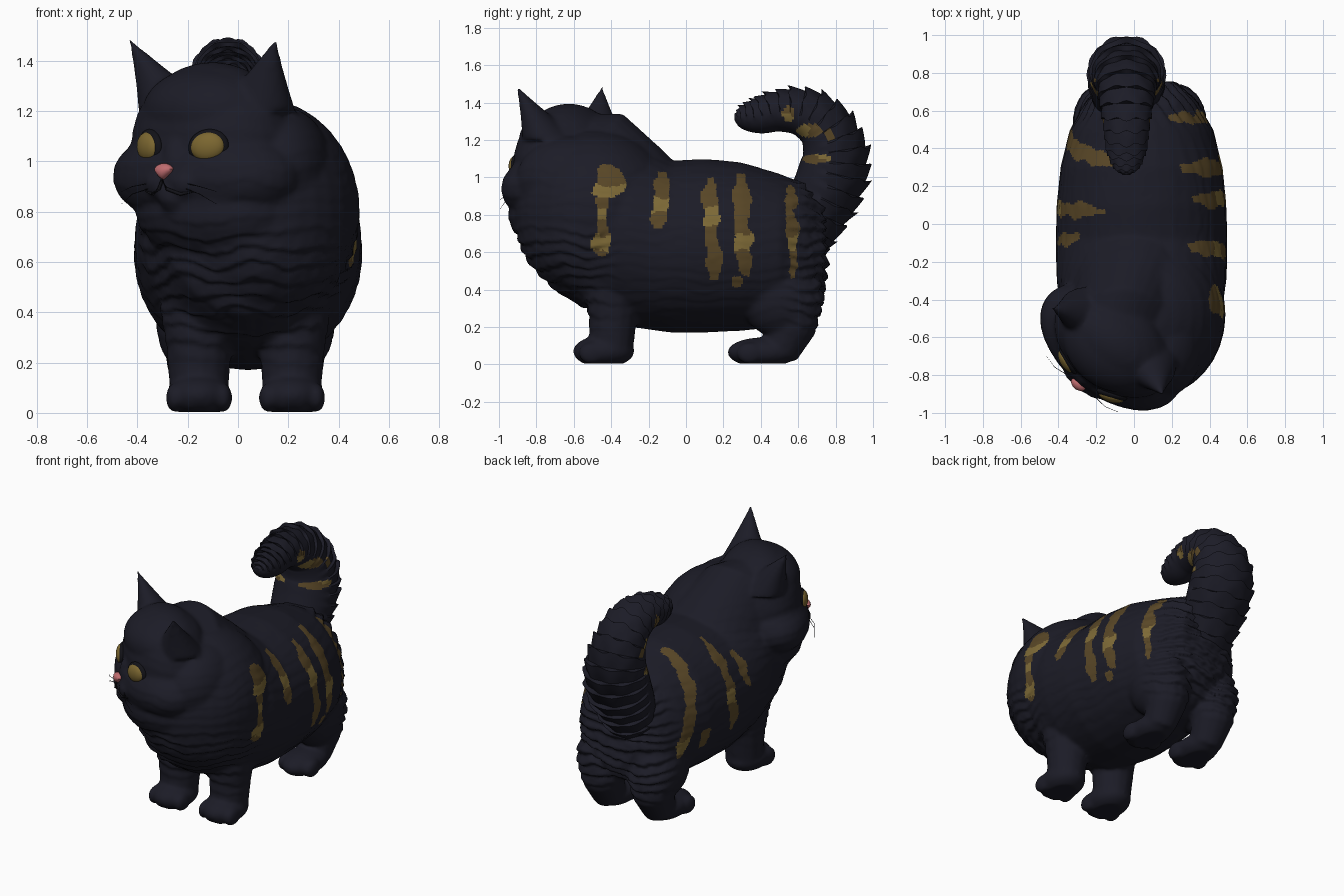
import bpy, bmesh, math
from mathutils import Vector, Matrix, noise

cube = bpy.data.objects.get("Cube")
if cube:
    bpy.data.objects.remove(cube)


def material(name, rgb):
    m = bpy.data.materials.new(name)
    m.use_nodes = True
    m.diffuse_color = (*rgb, 1)
    bsdf = m.node_tree.nodes["Principled BSDF"]
    bsdf.inputs["Base Color"].default_value = (*rgb, 1)
    bsdf.inputs["Roughness"].default_value = 0.9
    return m


FUR = material("charcoal fur", (0.0115, 0.0115, 0.02))
BROWN = material("brown stripe", (0.1, 0.063, 0.02))
OCHRE = material("ochre stripe", (0.21, 0.145, 0.038))
GOLD = material("gold eye", (0.2, 0.135, 0.03))
PINK = material("pink nose", (0.52, 0.15, 0.16))
BLACK = material("black skin", (0.006, 0.006, 0.009))


def finish(name, bm, mats, angle=50):
    me = bpy.data.meshes.new(name)
    bmesh.ops.recalc_face_normals(bm, faces=bm.faces)
    bm.to_mesh(me)
    bm.free()
    ob = bpy.data.objects.new(name, me)
    bpy.context.collection.objects.link(ob)
    for m in mats:
        me.materials.append(m)
    bpy.ops.object.select_all(action='DESELECT')
    ob.select_set(True)
    bpy.context.view_layer.objects.active = ob
    bpy.ops.object.shade_smooth_by_angle(angle=math.radians(angle))
    return ob


def ball(bm, centre, radii, frame=Matrix(), seg=32):
    mat = frame @ Matrix.Translation(centre) @ Matrix.Diagonal((*radii, 1))
    return bmesh.ops.create_uvsphere(bm, u_segments=seg, v_segments=seg // 2, radius=1, matrix=mat)


def skin(bm, rings):
    loops = [[bm.verts.new(p) for p in ring] for ring in rings]
    n = len(loops[0])
    for a, b in zip(loops, loops[1:]):
        for i in range(n):
            bm.faces.new((a[i], a[(i + 1) % n], b[(i + 1) % n], b[i]))
    bm.faces.new(loops[0])
    bm.faces.new(loops[-1])


def ellipse(c, u, v, n=32):
    return [c + u * math.cos(t) + v * math.sin(t) for t in (2 * math.pi * i / n for i in range(n))]


def tube(bm, points, radii, n=14):
    # round limb following a path
    pts = [Vector(p) for p in points]
    rings = []
    for i, (p, r) in enumerate(zip(pts, radii)):
        d = (pts[min(i + 1, len(pts) - 1)] - pts[max(i - 1, 0)]).normalized()
        u = d.orthogonal().normalized()
        rings.append(ellipse(p, u * r, d.cross(u) * r, n))
    skin(bm, rings)


def ramp(v, a, b):
    return max(0.0, min(1.0, (v - a) / (b - a)))


# Head frame: local -y is the way the turned head looks
HEAD = Matrix.Translation((-0.12, -0.65, 0)) @ Matrix.Rotation(math.radians(-38), 4, 'Z')

# ---- Body, head and legs, fused into one skin ----
bm = bmesh.new()
# y, bottom, top, half width
stations = [(-0.80, 0.52, 0.88, 0.18), (-0.7, 0.39, 1.08, 0.32), (-0.5, 0.28, 1.2, 0.42),
            (-0.3, 0.2, 1.19, 0.45), (-0.08, 0.17, 1.09, 0.455), (0.1, 0.17, 1.1, 0.45),
            (0.3, 0.18, 1.08, 0.43), (0.5, 0.2, 1.02, 0.38), (0.64, 0.27, 0.97, 0.29),
            (0.74, 0.4, 0.88, 0.18)]
skin(bm, [ellipse(Vector((0.04, y, (a + b) / 2)), Vector((w, 0, 0)), Vector((0, 0, (b - a) / 2)))
          for y, a, b, w in stations])
# sloping nape from the crown down to the back
slope = Vector((0, 0.68, 0.73))
skin(bm, [ellipse(Vector(c), Vector((w, 0, 0)), slope * r) for c, w, r in
          [((-0.1, -0.7, 1.1), 0.24, 0.33), ((-0.06, -0.6, 1.06), 0.28, 0.385),
           ((0.0, -0.38, 0.88), 0.34, 0.37), ((0.03, -0.15, 0.7), 0.4, 0.33)]])
ball(bm, (0.09, -0.48, 0.8), (0.395, 0.44, 0.45))      # ruff
ball(bm, (0.17, -0.62, 0.98), (0.2, 0.29, 0.24))       # ruff beside the cheek
ball(bm, (0.04, 0.5, 0.58), (0.35, 0.26, 0.36))        # rump
ball(bm, (0, 0.03, 1.06), (0.36, 0.255, 0.335), HEAD)  # skull
ball(bm, (0, 0.02, 1.2), (0.29, 0.24, 0.18), HEAD)     # brow
ball(bm, (0, 0, 0.94), (0.435, 0.265, 0.21), HEAD)     # cheeks
ball(bm, (0.03, 0.03, 0.8), (0.36, 0.27, 0.2), HEAD)   # bib
ball(bm, (0, -0.2, 0.86), (0.07, 0.08, 0.07), HEAD)    # chin
ball(bm, (0, -0.19, 1.0), (0.06, 0.07, 0.1), HEAD)     # nose bridge
for s in (-1, 1):
    ball(bm, (s * 0.06, -0.2, 0.91), (0.085, 0.08, 0.065), HEAD)   # muzzle pads
    # ears
    base, tip = Vector((s * 0.19, 0.06, 1.2)), Vector((s * 0.375, -0.037, 1.495))
    rings = []
    for k in range(10):
        t = k / 9
        w = 0.025 + (1 - t) ** 1.15
        rings.append([HEAD @ p for p in ellipse(base.lerp(tip, t), Vector((0.17 * w, 0, 0)),
                                                Vector((0, 0.14 * w, 0)), 20)])
    skin(bm, rings)
    x = 0.03 + s * 0.185
    # front leg and paw
    tube(bm, [(x, -0.4, 0.5), (x, -0.39, 0.25), (x, -0.4, 0.06)], [0.17, 0.13, 0.115])
    ball(bm, (x, -0.44, 0.07), (0.13, 0.165, 0.085))
    # hind leg and paw
    ball(bm, (x + s * 0.01, 0.51, 0.36), (0.16, 0.22, 0.22))
    tube(bm, [(x, 0.57, 0.35), (x, 0.57, 0.2), (x, 0.5, 0.06)], [0.16, 0.13, 0.1])
    ball(bm, (x, 0.41, 0.065), (0.12, 0.19, 0.08))
    # toes
    for k in range(4):
        dx = (k - 1.5) * 0.064
        for y in (-0.535, 0.31):
            ball(bm, (x + dx, y + abs(k - 1.5) * 0.02, 0.06), (0.037, 0.07, 0.06), seg=16)

raw = finish("body", bm, [FUR, BROWN, OCHRE])
mod = raw.modifiers.new("fuse", 'REMESH')
mod.mode, mod.voxel_size = 'VOXEL', 0.012
mod = raw.modifiers.new("soften", 'SMOOTH')
mod.factor, mod.iterations = 0.5, 12
fused = bpy.data.meshes.new_from_object(raw.evaluated_get(bpy.context.evaluated_depsgraph_get()))
bpy.data.objects.remove(raw)

bm = bmesh.new()
bm.from_mesh(fused)
bm.normal_update()

# Broken stripes: side, y at bottom, y at top, z bottom, z top, half width, height of the ochre patch
stripes = [(1, -0.45, -0.45, 0.58, 0.72, 0.055, 0.65), (1, -0.45, -0.44, 0.68, 0.93, 0.036, 0.8),
           (1, -0.42, -0.42, 0.89, 1.07, 0.085, 0.92),
           (1, -0.15, -0.12, 0.73, 1.03, 0.042, 0.86), (1, 0.15, 0.12, 0.45, 1.0, 0.042, 0.8),
           (1, 0.32, 0.29, 0.47, 1.02, 0.042, 0.65), (1, 0.27, 0.27, 0.41, 0.47, 0.035, 0),
           (1, 0.57, 0.56, 0.46, 0.96, 0.031, 0.65),
           (-1, 0.52, 0.33, 0.45, 1.06, 0.042, 0.53), (-1, 0.08, 0.07, 0.5, 1.05, 0.042, 0.72),
           (-1, -0.1, -0.07, 0.73, 0.95, 0.035, 0), (-1, 0.34, 0.33, 0.47, 0.6, 0.035, 0)]
for f in bm.faces:
    c = f.calc_center_median()
    f.material_index = 0
    side = 1 if c.x > 0.04 else -1
    wob = 0.018 * noise.noise(c * 14)
    for s, y0, y1, z0, z1, w, patch in stripes:
        t = (c.z - z0) / (z1 - z0)
        if s == side and 0 <= t <= 1 and abs(c.x - 0.04) > 0.1:
            taper = min(1, 0.45 + 4 * min(t, 1 - t))
            if abs(c.y + wob - y0 - (y1 - y0) * t) < w * taper * (0.9 + 0.5 * noise.noise(c * 11)):
                f.material_index = 2 if abs(c.z + wob - patch) < 0.04 + 0.03 * noise.noise(c * 20) else 1

# Layered fur locks on chest and rump; flat paw soles
moves = []
for v in bm.verts:
    x, y, z = v.co
    chest = 0.6 * ramp(y, -0.3, -0.55) * ramp(z, 0.8, 0.66)
    rump = 1.3 * ramp(y, 0.5, 0.7)
    mask = max(chest, rump, 0.1) * ramp(z, 0.14, 0.3) * ramp(z, 1.25, 1.0)
    wave = z + 0.05 * noise.noise(v.co * 5) + 0.012 * noise.noise(v.co * 20)
    f = (wave / 0.064) % 1
    lock = f / 0.3 if f < 0.3 else (1 - f) / 0.7
    moves.append(v.normal * mask * (lock - 0.5) * 0.024)
for v, m in zip(bm.verts, moves):
    v.co += m
    v.co.z = max(v.co.z, 0.004)
finish("body", bm, [FUR, BROWN, OCHRE], 100)

# ---- Tail: overlapping fur tiers along a curl ----
path = [(0.62, 0.66, 0.15), (0.71, 0.84, 0.185), (0.78, 1.0, 0.195), (0.795, 1.14, 0.18),
        (0.74, 1.27, 0.155), (0.63, 1.345, 0.135), (0.5, 1.355, 0.115), (0.39, 1.33, 0.1),
        (0.3, 1.32, 0.065), (0.26, 1.32, 0.015)]


def along(t):
    # smooth sample of the path
    k = min(int(t), len(path) - 2)
    p = [Vector(path[max(0, min(len(path) - 1, k + j))]) for j in (-1, 0, 1, 2)]
    u = t - k
    return 0.5 * (2 * p[1] + (p[2] - p[0]) * u + (2 * p[0] - 5 * p[1] + 4 * p[2] - p[3]) * u ** 2
                  + (3 * p[1] - p[0] - 3 * p[2] + p[3]) * u ** 3)


bm = bmesh.new()
rings, tiers, steps, sides = [], 21, 4, 48
for i in range(tiers * steps + 1):
    t = (len(path) - 1) * i / (tiers * steps)
    p, d = along(t), along(min(t + 0.05, 9)) - along(max(t - 0.05, 0))
    d = Vector((0, d.x, d.y)).normalized()
    out = Vector((0, d.z, -d.y))
    saw = (i % steps) / (steps - 1)
    ring = []
    for j in range(sides):
        a = 2 * math.pi * j / sides
        back = max(0.0, 0.35 + 0.65 * math.cos(a))
        tuft = 0.7 + 0.3 * math.cos(8 * a + (i // steps % 2) * math.pi)
        r = p.z * (0.96 + 0.22 * (saw - 0.45) * back * tuft)
        lift = d * 0.035 * saw * back * tuft * min(1, p.z * 8)
        ring.append(Vector((-0.04, p.x, p.y)) + out * math.cos(a) * r
                    + Vector((1.08 * math.sin(a) * r, 0, 0)) + lift)
    rings.append(ring)
skin(bm, rings)
patches = [(0.55, 1.34, 0.035, 0.04), (0.66, 1.25, 0.07, 0.035), (0.77, 1.23, 0.025, 0.035),
           (0.7, 1.1, 0.08, 0.025)]
for f in bm.faces:
    c = f.calc_center_median()
    if abs(c.x + 0.04) > 0.05:
        for y, z, ry, rz in patches:
            if ((c.y - y) / ry) ** 2 + ((c.z - z) / rz) ** 2 < 1:
                f.material_index = 2 if noise.noise(c * 12) > 0.05 else 1
finish("tail", bm, [FUR, BROWN, OCHRE], 40)

# ---- Face details ----
for s, side in ((1, "left"), (-1, "right")):
    place = HEAD @ Matrix.Translation((s * 0.147 + 0.01, -0.196, 1.058))
    place = place @ Matrix.Rotation(math.radians(s * 22), 4, 'Z') @ Matrix.Rotation(math.radians(-s * 10), 4, 'Y')
    bm = bmesh.new()
    ball(bm, (0, 0, 0), (0.084, 0.03, 0.07), place)
    finish(side + "_eyelid", bm, [BLACK])
    bm = bmesh.new()
    ball(bm, (0, -0.01, 0), (0.07, 0.034, 0.058), place)
    finish(side + "_eye", bm, [GOLD])
    bm = bmesh.new()
    tube(bm, [HEAD @ Vector(q) for q in ((-0.015, -0.276, 0.925), (s * 0.02 - 0.01, -0.277, 0.89),
                                         (s * 0.07, -0.266, 0.87), (s * 0.12, -0.245, 0.88))],
         [0.006, 0.007, 0.007, 0.003], 8)
    finish(side + "_mouth_line", bm, [BLACK])
    bm = bmesh.new()
    for k in range(2):
        tube(bm, [HEAD @ Vector(q) for q in ((s * 0.08, -0.26, 0.915 - k * 0.02),
                                             (s * 0.17, -0.27, 0.9 - k * 0.03),
                                             (s * 0.24, -0.25, 0.88 - k * 0.05))],
             [0.002, 0.0015, 0.0008], 5)
    finish(side + "_whiskers", bm, [BLACK])

# Nose: a rounded wedge, wide at the top
bm = bmesh.new()
nose = ball(bm, (0, -0.264, 0.96), (0.047, 0.03, 0.032), HEAD @ Matrix.Translation((-0.015, 0, 0)), 20)
for v in nose["verts"]:
    q = HEAD.inverted() @ v.co
    q.x = -0.015 + (q.x + 0.015) * (0.35 + 0.65 * ramp(q.z, 0.93, 0.97))
    v.co = HEAD @ q
finish("nose", bm, [PINK])
